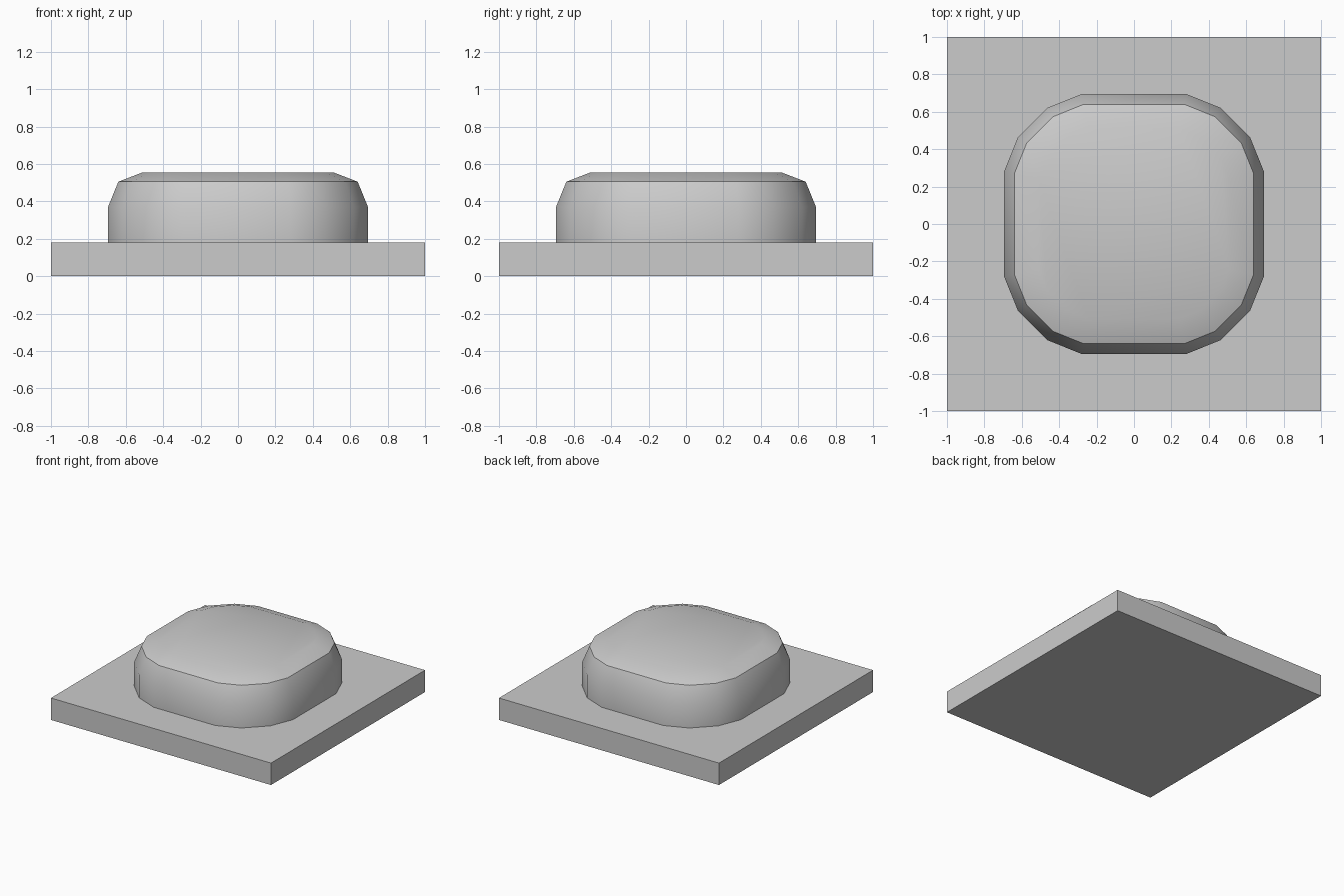
import bpy, bmesh

if "Cube" in bpy.data.objects:
    bpy.data.objects.remove(bpy.data.objects["Cube"])

# Base plate
bpy.ops.mesh.primitive_cube_add(size=1, location=(0, 0, 0.09))
plate = bpy.context.object
plate.name = "base_plate"
plate.scale = (2, 2, 0.18)
bpy.ops.object.transform_apply(location=True, scale=True)


def outline(d):
    """Rounded square with three-sided corners, inset by d."""
    a, b = 0.695 - d, 0.28 - 0.2 * d
    c, e = 0.62 - 0.848 * d, 0.465 - 0.567 * d
    pts = [(a, b), (c, e), (e, c), (b, a)]
    ring = []
    for _ in range(4):
        ring += pts
        pts = [(-y, x) for x, y in pts]
    return ring


# Raised button: stacked insets give the wall and two-step bevel
bm = bmesh.new()
profile = [(0, 0.18), (0, 0.37), (0.055, 0.505), (0.185, 0.555)]
rings = [[bm.verts.new((x, y, z)) for x, y in outline(d)] for d, z in profile]
for low, high in zip(rings, rings[1:]):
    n = len(low)
    for i in range(n):
        j = (i + 1) % n
        bm.faces.new((low[i], low[j], high[j], high[i]))
bm.faces.new(rings[-1])
bm.faces.new(rings[0][::-1])
mesh = bpy.data.meshes.new("button")
bm.to_mesh(mesh)
bm.free()
button = bpy.data.objects.new("button", mesh)
bpy.context.collection.objects.link(button)

# Smooth shading with the bevel's middle ridge kept sharp
bpy.ops.object.select_all(action='DESELECT')
button.select_set(True)
bpy.context.view_layer.objects.active = button
bpy.ops.object.shade_smooth_by_angle(angle=0.5236)
